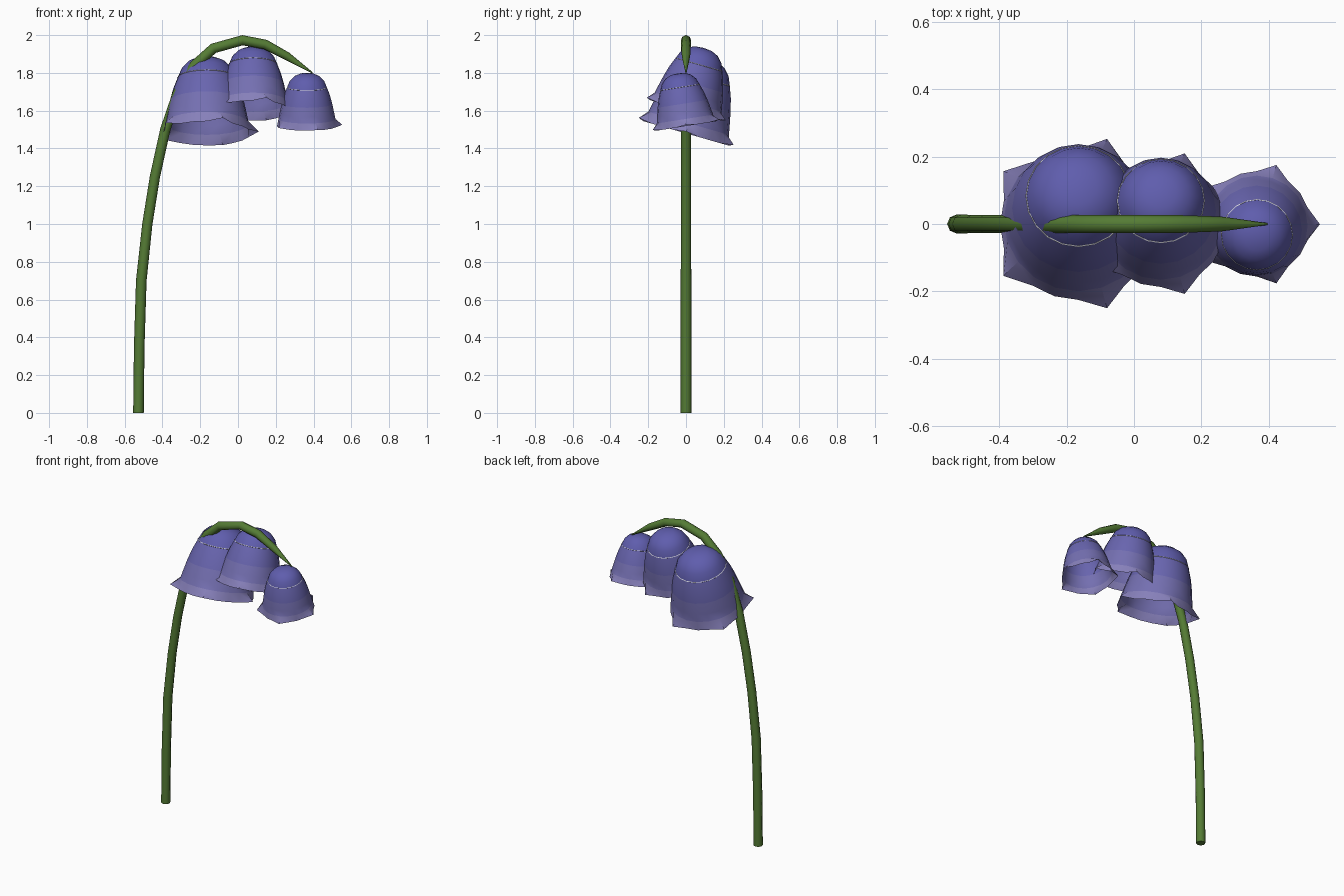
import bpy, bmesh
from math import cos, sin, pi, radians

if "Cube" in bpy.data.objects:
    bpy.data.objects.remove(bpy.data.objects["Cube"])


def material(name, rgb):
    m = bpy.data.materials.new(name)
    m.diffuse_color = (*rgb, 1)
    m.use_nodes = True
    m.node_tree.nodes["Principled BSDF"].inputs["Base Color"].default_value = m.diffuse_color
    return m


GREEN = material("stem_green", (0.09, 0.20, 0.035))
PALE = material("pale_line", (0.62, 0.62, 0.68))
VIOLETS = [material(f"petal_{i}", c) for i, c in enumerate(
    [(0.115, 0.11, 0.42), (0.14, 0.13, 0.43), (0.175, 0.16, 0.44), (0.24, 0.215, 0.49)])]

# arched stem, tapering to a point
path = [(-.527, 0, .028), (-.523, .35, .028), (-.512, .7, .028), (-.48, 1.0, .027),
        (-.44, 1.25, .027), (-.385, 1.5, .027), (-.32, 1.69, .027), (-.23, 1.84, .027),
        (-.13, 1.93, .027), (.024, 1.973, .027), (.145, 1.95, .026), (.26, 1.888, .022),
        (.395, 1.80, .003)]
curve = bpy.data.curves.new("stem", "CURVE")
curve.dimensions = "3D"
curve.bevel_depth = 1
curve.bevel_resolution = 2
curve.use_fill_caps = True
spline = curve.splines.new("POLY")
spline.points.add(len(path) - 1)
for p, (x, z, r) in zip(spline.points, path):
    p.co = (x, 0, z, 1)
    p.radius = r
curve.materials.append(GREEN)
stem = bpy.data.objects.new("stem", curve)
bpy.context.collection.objects.link(stem)
bpy.context.view_layer.objects.active = stem
stem.select_set(True)
bpy.ops.object.convert(target="MESH")
bpy.ops.object.shade_smooth_by_angle(angle=radians(50))

# bell profile: radius, height above the rim, colour band
PROFILE = [(.055, .405, 0), (.10, .385, 0), (.135, .348, 0), (.155, .30, 0), (.178, .24, 1),
           (.197, .17, 1), (.212, .10, 2), (.222, .05, 2), (.233, -.005, 3)]
SEGS = 20


def bell(name, x, z, size, tilt):
    bm = bmesh.new()
    top = bm.verts.new((0, 0, .41))
    rings = []
    for i, (r, h, _) in enumerate(PROFILE):
        ring = []
        for k in range(SEGS):
            a = 2 * pi * k / SEGS
            rr, hh = r, h
            # every fourth rim point is pulled out into a pointed tip
            if i == len(PROFILE) - 1 and k % 4 == 0:
                rr, hh = .275, .005
            ring.append(bm.verts.new((rr * cos(a), rr * sin(a), hh)))
        rings.append(ring)
    for k in range(SEGS):
        bm.faces.new((top, rings[0][k], rings[0][(k + 1) % SEGS]))
    for i in range(len(rings) - 1):
        a, b = rings[i], rings[i + 1]
        for k in range(SEGS):
            n = (k + 1) % SEGS
            bm.faces.new((a[k], b[k], b[n], a[n])).material_index = PROFILE[i + 1][2]
    mesh = bpy.data.meshes.new(name)
    bm.to_mesh(mesh)
    bm.free()
    for m in VIOLETS:
        mesh.materials.append(m)
    ob = bpy.data.objects.new(name, mesh)
    bpy.context.collection.objects.link(ob)
    ob.location = (x, 0, z)
    ob.scale = (size,) * 3
    ob.rotation_euler.x = radians(tilt)
    bpy.ops.object.select_all(action="DESELECT")
    ob.select_set(True)
    bpy.context.view_layer.objects.active = ob
    bpy.ops.object.shade_smooth_by_angle(angle=radians(40))

    # thin pale line round the crown
    bpy.ops.mesh.primitive_torus_add(major_radius=.1545, minor_radius=.003,
                                     major_segments=SEGS, minor_segments=4)
    line = bpy.context.object
    line.name = name + "_crown_line"
    line.data.materials.append(PALE)
    line.parent = ob
    line.location = (0, 0, .30)


bell("large_bell", -.165, 1.485, 1.0, -16)
bell("middle_bell", .08, 1.605, .83, -16)
bell("small_bell", .365, 1.522, .68, 9)
